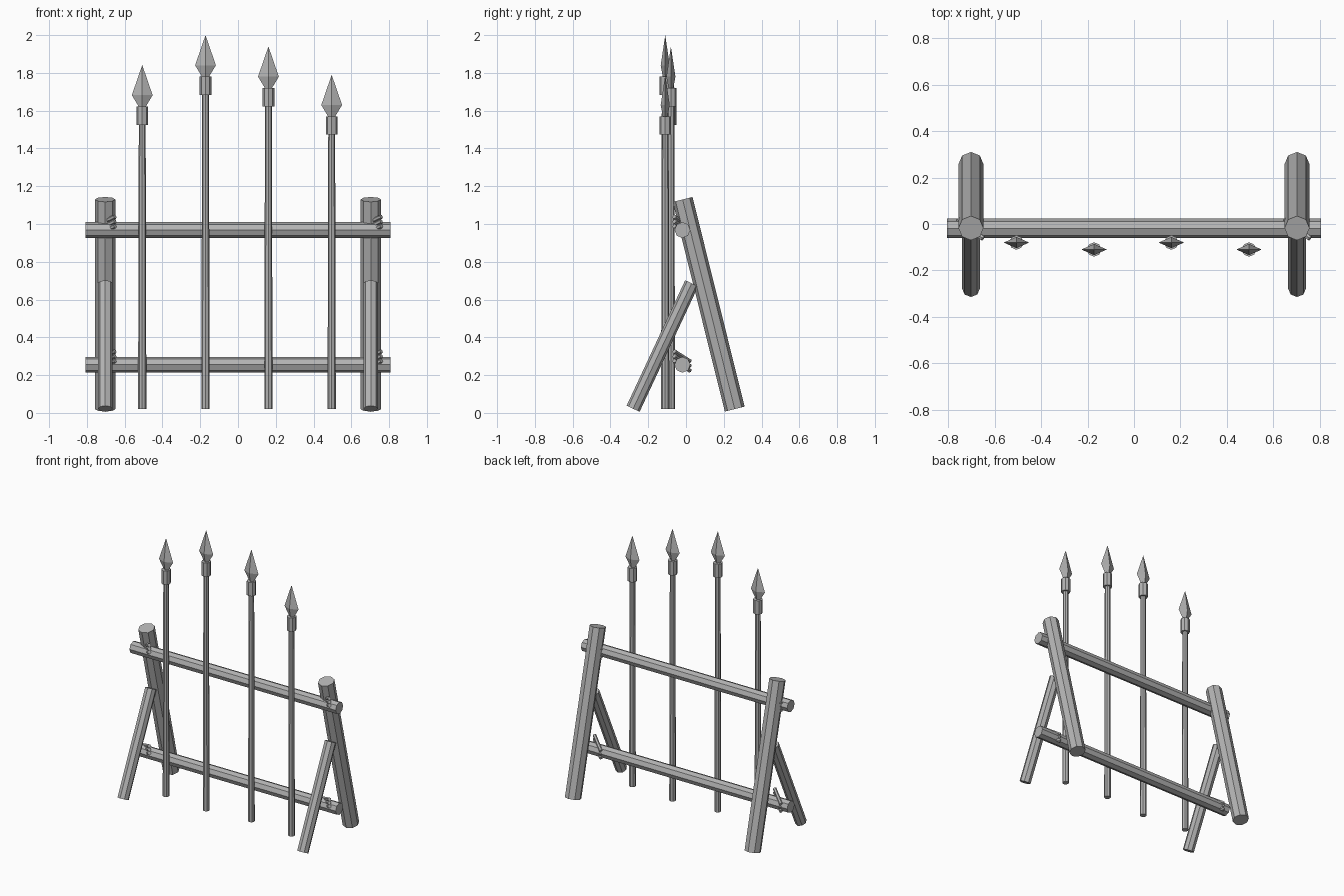
import bpy, bmesh, math
from mathutils import Vector, Matrix

cube = bpy.data.objects.get("Cube")
if cube:
    bpy.data.objects.remove(cube, do_unlink=True)

grey = bpy.data.materials.new("plain grey")
grey.use_nodes = True
COLOUR = (0.45, 0.45, 0.45, 1)
grey.diffuse_color = COLOUR
grey.node_tree.nodes["Principled BSDF"].inputs["Base Color"].default_value = COLOUR


def finish(name, bm):
    bmesh.ops.recalc_face_normals(bm, faces=bm.faces)
    mesh = bpy.data.meshes.new(name)
    bm.to_mesh(mesh)
    bm.free()
    mesh.materials.append(grey)
    obj = bpy.data.objects.new(name, mesh)
    bpy.context.collection.objects.link(obj)
    return obj


def add_pole(bm, start, end, r1, r2=None, sides=8):
    """Capped straight pole between two points, with a corner facing x."""
    a, b = Vector(start), Vector(end)
    axis = (b - a).normalized()
    side = Vector((0, 1, 0)) if abs(axis.x) > 0.9 else Vector((1, 0, 0))
    side = (side - axis * side.dot(axis)).normalized()
    turn = Matrix((side, axis.cross(side), axis)).transposed().to_4x4()
    bmesh.ops.create_cone(bm, cap_ends=True, segments=sides, radius1=r1,
                          radius2=r1 if r2 is None else r2, depth=(b - a).length,
                          matrix=Matrix.Translation((a + b) / 2) @ turn @ Matrix.Rotation(math.pi / 2, 4, "Z"))


def pole(name, *args, **kw):
    bm = bmesh.new()
    add_pole(bm, *args, **kw)
    return finish(name, bm)


def spear_head(name, x, y, tip):
    """Flattened four-sided blade: narrow neck, wide shoulder, point."""
    bm = bmesh.new()
    rings = []
    for drop, wide, thick in ((0.225, 0.016, 0.012), (0.16, 0.055, 0.024)):
        rings.append([bm.verts.new((x + dx * wide, y + dy * thick, tip - drop))
                      for dx, dy in ((1, 0), (0, 1), (-1, 0), (0, -1))])
    point = bm.verts.new((x, y, tip))
    low, high = rings
    bm.faces.new(low)
    for i in range(4):
        j = (i + 1) % 4
        bm.faces.new((low[i], low[j], high[j], high[i]))
        bm.faces.new((high[i], high[j], point))
    finish(name, bm)


# Leaning posts and their front braces
for label, x in (("right", -0.703), ("left", 0.703)):
    pole(f"{label}_post", (x, 0.258, 0.02), (x, -0.018, 1.13), 0.054)
    pole(f"{label}_brace", (x, -0.28, 0.022), (x, 0.03, 0.686), 0.038)

# Cross rails and the diagonal rope lashings at their ends
for label, z in (("upper", 0.968), ("lower", 0.255)):
    pole(f"{label}_rail", (-0.807, -0.019, z), (0.807, -0.019, z), 0.042)
    for side, x in (("right", -0.705), ("left", 0.705)):
        bm = bmesh.new()
        for turn in (-1, 0, 1):
            mid = z + 0.02 + turn * 0.025
            add_pole(bm, (x - 0.054, 0.02, mid - 0.026), (x + 0.054, -0.062, mid + 0.026),
                     0.012, sides=6)
        finish(f"{label}_{side}_lashing", bm)

# Four spears: tapered shaft, socket and blade
for n, (x, y, tip) in enumerate(((-0.507, -0.08, 1.842), (-0.172, -0.11, 2.0),
                                 (0.161, -0.08, 1.94), (0.496, -0.11, 1.79)), 1):
    pole(f"spear_{n}_shaft", (x, y, 0.02), (x, y, tip - 0.25), 0.022, 0.018)
    pole(f"spear_{n}_socket", (x, y, tip - 0.317), (x, y, tip - 0.22), 0.031)
    spear_head(f"spear_{n}_head", x, y, tip)
